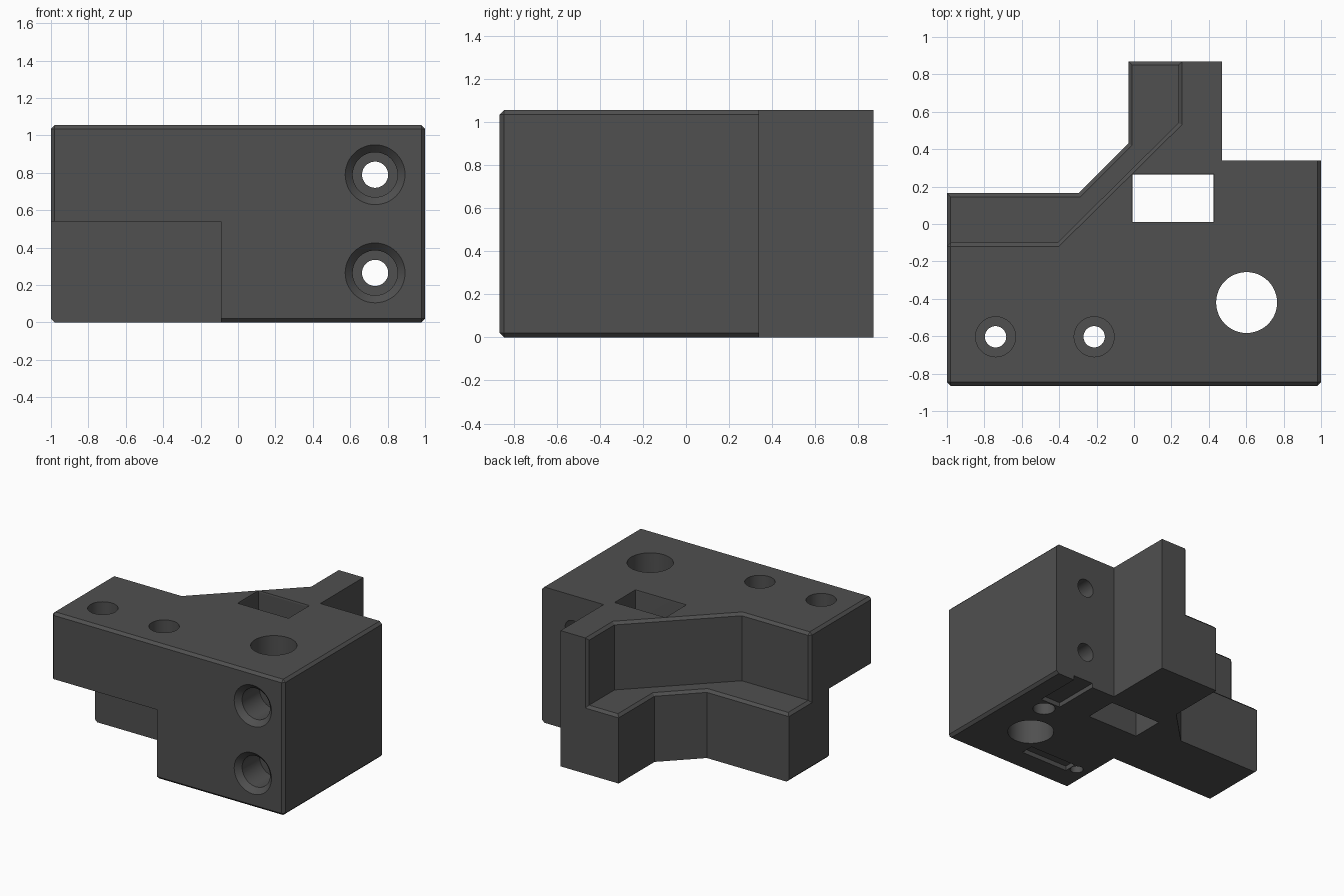
import bpy, bmesh, math
from mathutils import Matrix, Vector

if "Cube" in bpy.data.objects:
    bpy.data.objects.remove(bpy.data.objects["Cube"])

H = 1.055          # overall height
LEDGE = 0.53       # height of the rear ledge
C = 0.02           # chamfer size

plastic = bpy.data.materials.new("dark grey plastic")
plastic.diffuse_color = (0.08, 0.08, 0.08, 1)
plastic.use_nodes = True
plastic.node_tree.nodes["Principled BSDF"].inputs["Base Color"].default_value = plastic.diffuse_color


def add_object(name, bm):
    bmesh.ops.recalc_face_normals(bm, faces=bm.faces)
    mesh = bpy.data.meshes.new(name)
    bm.to_mesh(mesh)
    bm.free()
    ob = bpy.data.objects.new(name, mesh)
    bpy.context.collection.objects.link(ob)
    mesh.materials.append(plastic)
    return ob


def prism(name, outline, z0, z1):
    bm = bmesh.new()
    face = bm.faces.new([bm.verts.new((x, y, z0)) for x, y in outline])
    ext = bmesh.ops.extrude_face_region(bm, geom=[face])
    top = [g for g in ext["geom"] if isinstance(g, bmesh.types.BMVert)]
    bmesh.ops.translate(bm, verts=top, vec=(0, 0, z1 - z0))
    return add_object(name, bm)


def box(name, x0, x1, y0, y1, z0, z1):
    return prism(name, [(x0, y0), (x1, y0), (x1, y1), (x0, y1)], z0, z1)


def rod(name, start, end, r0, r1=None):
    """Round cutter from start to end, optionally tapered."""
    a, b = Vector(start), Vector(end)
    turn = (b - a).to_track_quat('Z', 'Y').to_matrix().to_4x4()
    bm = bmesh.new()
    bmesh.ops.create_cone(bm, cap_ends=True, segments=48, radius1=r0,
                          radius2=r0 if r1 is None else r1, depth=(b - a).length,
                          matrix=Matrix.Translation((a + b) / 2) @ turn)
    return add_object(name, bm)


def cut(ob, cutter):
    mod = ob.modifiers.new("cut", 'BOOLEAN')
    mod.operation, mod.solver, mod.object = 'DIFFERENCE', 'EXACT', cutter
    bpy.context.view_layer.update()
    deps = bpy.context.evaluated_depsgraph_get()
    mesh = bpy.data.meshes.new_from_object(ob.evaluated_get(deps))
    ob.modifiers.clear()
    ob.data = mesh
    bpy.data.objects.remove(cutter)


# main block outline with rear post
body = prism("mount_block", [(-1, -.865), (1, -.865), (1, .34), (.47, .34), (.47, .87),
                             (-.03, .87), (-.03, .43), (-.295, .165), (-1, .165)], 0, H)

# rear ledge and front-left undercut
wall = [(-1.3, -.10), (-.41, -.10), (.237, .54), (.237, 1.2)]
cut(body, prism("ledge_cutter", wall + [(-1.3, 1.2)], LEDGE, 2))
cut(body, box("undercut_cutter", -1.3, -.09, -1.2, -.33, -.5, .54))

# chamfered edges, chosen by where they lie
bm = bmesh.new()
bm.from_mesh(body.data)
bmesh.ops.remove_doubles(bm, verts=bm.verts, dist=1e-4)
bmesh.ops.dissolve_limit(bm, angle_limit=.005, verts=bm.verts, edges=bm.edges)


def near(a, b):
    return abs(a - b) < 1e-3


def on_wall(p):
    for (x0, y0), (x1, y1) in zip(wall, wall[1:]):
        d = Vector((x1 - x0, y1 - y0)).normalized()
        if abs((p.x - x0) * d.y - (p.y - y0) * d.x) < 2e-3 \
                and -.01 < (p.x - x0) * d.x + (p.y - y0) * d.y < math.hypot(x1 - x0, y1 - y0) + .01:
            return True
    return False


def chamfered(e):
    if not e.is_convex or e.calc_face_angle(0) < .1:
        return False
    a, b = e.verts[0].co, e.verts[1].co
    m = (a + b) / 2
    front, right, left = near(m.y, -.865), near(m.x, 1), near(m.x, -1)
    upright = not near(a.z, b.z)
    if upright:
        return (front and (left or right)) or (on_wall(m) and m.z > LEDGE)
    if near(m.z, H):
        return front or left or right or on_wall(m)
    if near(m.z, LEDGE):
        return True
    return near(m.z, 0) and (front or right or left)


bmesh.ops.bevel(bm, geom=[e for e in bm.edges if chamfered(e)], offset=C,
                offset_type='OFFSET', segments=1, affect='EDGES', profile=.5)
bmesh.ops.recalc_face_normals(bm, faces=bm.faces)
bm.to_mesh(body.data)
bm.free()

# rectangular through window with flared top rim
cut(body, box("window_cutter", -.008, .425, .012, .265, -.5, 2))
rim = box("rim_cutter", -.02, .437, 0, .277, H - .012, H + .05)
for v in rim.data.vertices:
    if v.co.z < H:
        v.co.x += .012 if v.co.x < .2 else -.012
        v.co.y += .012 if v.co.y < .13 else -.012
cut(body, rim)

# large vertical bore
cut(body, rod("bore_cutter", (.602, -.42, -.5), (.602, -.42, 2), .163))

# counterbored vertical screw holes
for x in (-.74, -.213):
    cut(body, rod("screw_cutter", (x, -.603, .3), (x, -.603, 2), .057))
    cut(body, rod("head_cutter", (x, -.603, .74), (x, -.603, 2), .107))

# counterbored horizontal screw holes with flared mouths
for z in (.265, .79):
    cut(body, rod("screw_cutter", (.733, -1.2, z), (.733, .6, z), .07))
    cut(body, rod("head_cutter", (.733, -1.2, z), (.733, -.61, z), .12))
    cut(body, rod("mouth_cutter", (.733, -.905, z), (.733, -.825, z), .2, .12))

# blind holes and shallow slots underneath
cut(body, rod("blind_cutter", (.74, -.11, -.2), (.74, -.11, .15), .078))
cut(body, rod("blind_cutter", (.01, -.62, -.2), (.01, -.62, .15), .046))
cut(body, box("slot_cutter", .67, .84, -.02, .5, -.2, .035))
cut(body, box("slot_cutter", .06, .46, -.68, -.58, -.2, .035))

# crisp edges, smooth bores
bpy.context.view_layer.objects.active = body
body.select_set(True)
bpy.ops.object.shade_smooth_by_angle(angle=math.radians(25))
